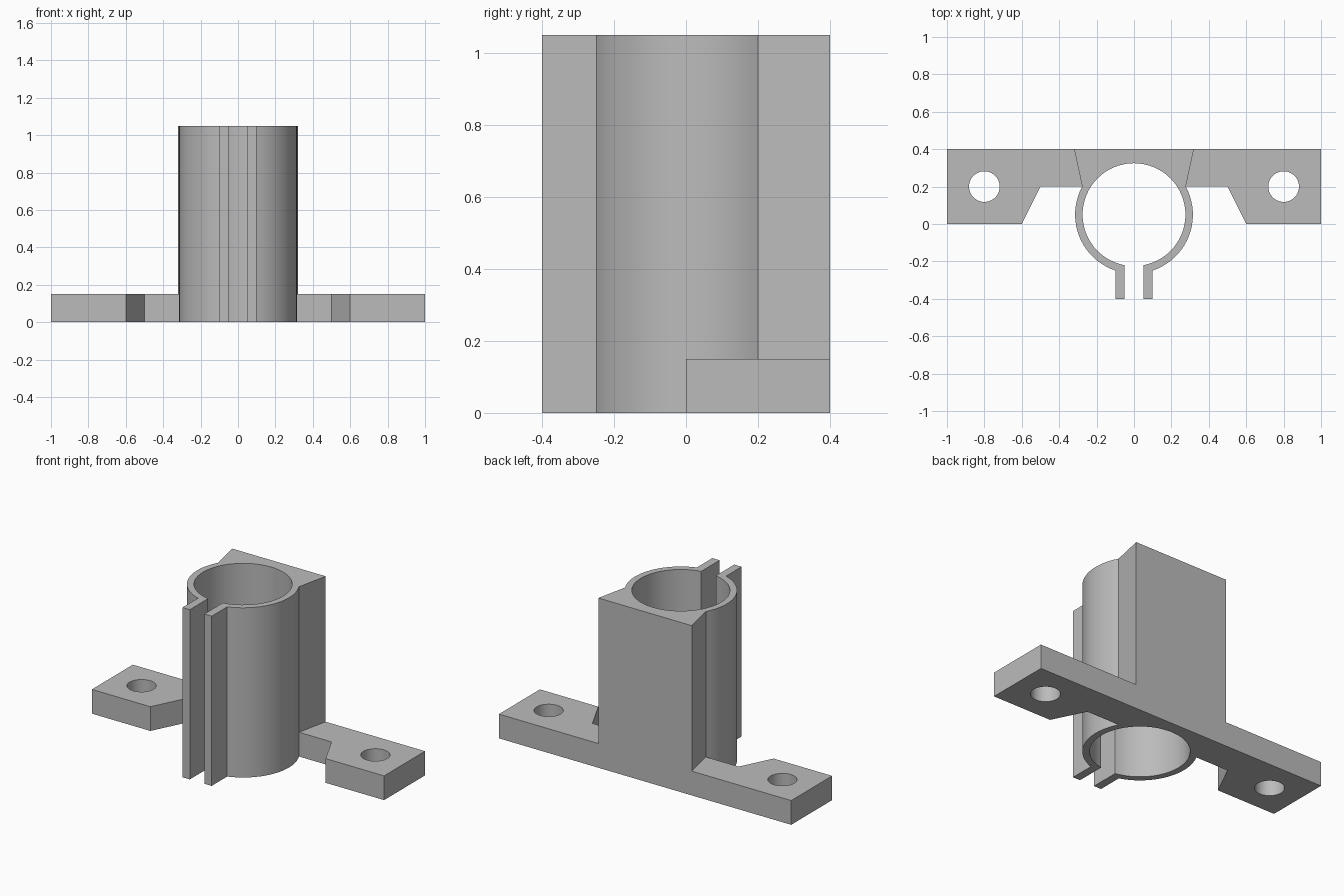
import bpy, bmesh, math
from mathutils import Vector

cube = bpy.data.objects.get("Cube")
if cube:
    bpy.data.objects.remove(cube, do_unlink=True)

grey = bpy.data.materials.new("plain grey")
grey.use_nodes = True
colour = (0.5, 0.5, 0.5, 1)
grey.diffuse_color = colour
grey.node_tree.nodes["Principled BSDF"].inputs["Base Color"].default_value = colour

HEIGHT, BASE = 1.05, 0.15
CENTRE_Y, INNER, OUTER = 0.05, 0.275, 0.315
TAB_IN, TAB_OUT, TAB_END = 0.05, 0.1, -0.4


def prism(name, outline, z0, z1):
    """Extrude a closed outline upwards."""
    bm = bmesh.new()
    face = bm.faces.new([bm.verts.new((x, y, z0)) for x, y in outline])
    top = bmesh.ops.extrude_face_region(bm, geom=[face])["geom"]
    for v in top:
        if isinstance(v, bmesh.types.BMVert):
            v.co.z = z1
    bmesh.ops.recalc_face_normals(bm, faces=bm.faces)
    mesh = bpy.data.meshes.new(name)
    bm.to_mesh(mesh)
    bm.free()
    mesh.materials.append(grey)
    obj = bpy.data.objects.new(name, mesh)
    bpy.context.collection.objects.link(obj)
    return obj


def arc(radius, start, end, steps, cx=0, cy=CENTRE_Y):
    angles = [start + (end - start) * i / steps for i in range(steps + 1)]
    return [(cx + radius * math.cos(a), cy + radius * math.sin(a)) for a in angles]


def combine(target, other, operation):
    """Apply a boolean and remove the used-up part."""
    mod = target.modifiers.new("join", 'BOOLEAN')
    mod.object, mod.operation, mod.solver = other, operation, 'EXACT'
    bpy.context.view_layer.objects.active = target
    bpy.ops.object.modifier_apply(modifier=mod.name)
    bpy.data.objects.remove(other, do_unlink=True)


# Split sleeve with clamping tabs and a flared back block
half = [(0.32, 0.4)]
half += arc(OUTER, math.asin(0.15 / OUTER), -math.acos(TAB_OUT / OUTER), 20)
half += [(TAB_OUT, TAB_END), (TAB_IN, TAB_END)]
half += arc(INNER, -math.acos(TAB_IN / INNER), math.pi / 2, 30)
mirrored = [(-x, y) for x, y in reversed(half[:-1])]
bracket = prism("clamp_bracket", half + mirrored, 0, HEIGHT)

# Mounting wings, each with a bolt hole
for side in (1, -1):
    shape = [(0.25, 0.4), (1, 0.4), (1, 0), (0.6, 0), (0.5, 0.2), (0.25, 0.2)]
    wing = prism("mounting_wing", [(side * x, y) for x, y in shape], 0, BASE)
    hole = arc(0.082, 0, math.tau, 40, side * 0.8, 0.2)[:-1]
    combine(wing, prism("bolt_hole", hole, -0.1, BASE + 0.1), 'DIFFERENCE')
    combine(bracket, wing, 'UNION')

# Smooth the curved walls, keep the corners crisp
bpy.ops.object.select_all(action='DESELECT')
bracket.select_set(True)
bpy.context.view_layer.objects.active = bracket
bpy.ops.object.shade_smooth_by_angle(angle=math.radians(20))
